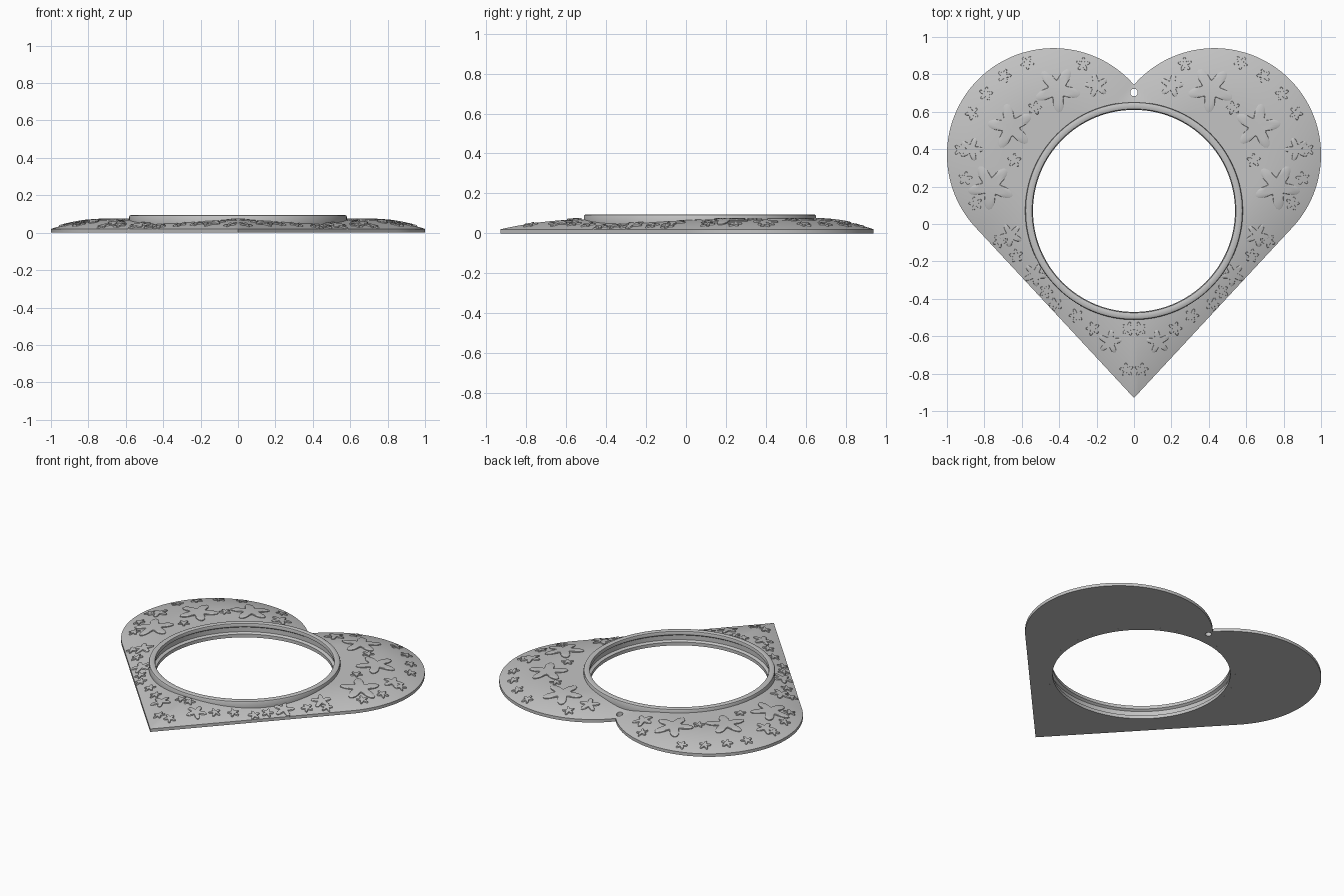
import bpy, bmesh, math, random
from mathutils import Vector

random.seed(4)
old = bpy.data.objects.get("Cube")
if old:
    bpy.data.objects.remove(old)

grey = bpy.data.materials.new("light grey")
grey.use_nodes = True
colour = (0.55, 0.55, 0.55, 1)
grey.diffuse_color = colour
grey.node_tree.nodes["Principled BSDF"].inputs["Base Color"].default_value = colour

# Heart layout: a lobe circle, its mirror, and tangents running to the tip
LOBE, R = Vector((0.43, 0.37)), 0.57
TIP = Vector((0, -0.93))
NOTCH = Vector((0, LOBE.y + math.sqrt(R * R - LOBE.x ** 2)))
HOLE = Vector((0, 0.07))
to_lobe = LOBE - TIP
LEAN = math.asin(R / to_lobe.length) + math.atan2(to_lobe.x, to_lobe.y)
NORMAL = Vector((math.cos(LEAN), -math.sin(LEAN)))
A0 = -LEAN
A1 = math.atan2(NOTCH.y - LOBE.y, -LOBE.x)


def polar(centre, radius, angle):
    return centre + radius * Vector((math.cos(angle), math.sin(angle)))


def height(x, y):
    """Domed top: rises with the distance from the heart's edge."""
    p = Vector((abs(x), y))
    side = NORMAL.dot(TIP - p)
    q = p - LOBE
    angle = math.atan2(q.y, q.x)
    if A0 <= angle <= A1:
        curve = R - q.length
    else:
        curve = (p - NOTCH).length
    d = max(0, min(side, curve, 0.3))
    return 0.02 + 0.05 * (1 - (1 - d / 0.3) ** 2)


def finish(name, bm):
    bmesh.ops.recalc_face_normals(bm, faces=bm.faces)
    mesh = bpy.data.meshes.new(name)
    bm.to_mesh(mesh)
    bm.free()
    obj = bpy.data.objects.new(name, mesh)
    bpy.context.collection.objects.link(obj)
    mesh.materials.append(grey)
    return obj


def smooth(obj):
    bpy.ops.object.select_all(action='DESELECT')
    obj.select_set(True)
    bpy.context.view_layer.objects.active = obj
    bpy.ops.object.shade_smooth_by_angle(angle=math.radians(35))


def bridge(bm, loops, closed):
    """Join successive loops of vertices with quads."""
    pairs = list(zip(loops, loops[1:]))
    if closed:
        pairs.append((loops[-1], loops[0]))
    for a, b in pairs:
        for i in range(len(a)):
            j = (i + 1) % len(a)
            bm.faces.new((a[i], a[j], b[j], b[i]))


# Heart body
ARC, LINE = 100, 36
tangent = LOBE + R * NORMAL
half = [TIP.lerp(tangent, i / LINE) for i in range(LINE)]
half += [polar(LOBE, R, A0 + (A1 - A0) * i / ARC) for i in range(ARC + 1)]
outline = half + [Vector((-p.x, p.y)) for p in reversed(half[1:-1])]
inner = [HOLE + 0.57 * (p - HOLE).normalized() for p in outline]
bm = bmesh.new()
loops = [[bm.verts.new((p.x, p.y, 0)) for p in ring] for ring in (inner, outline)]
STEPS = 16
for k in range(STEPS + 1):
    t = (k / STEPS) ** 1.3
    ring = [o.lerp(i, t) for o, i in zip(outline, inner)]
    loops.append([bm.verts.new((p.x, p.y, height(p.x, p.y))) for p in ring])
bridge(bm, loops, True)
body = finish("heart_body", bm)

# Hanging hole by the notch
bm = bmesh.new()
bmesh.ops.create_cone(bm, cap_ends=True, segments=24, radius1=0.02, radius2=0.02, depth=0.4)
bmesh.ops.translate(bm, verts=bm.verts, vec=(0, 0.703, 0))
cutter = finish("hole_cutter", bm)
cutter.hide_render = True
cut = body.modifiers.new("hole", 'BOOLEAN')
cut.operation = 'DIFFERENCE'
cut.solver = 'EXACT'
cut.object = cutter
bpy.context.view_layer.objects.active = body
bpy.ops.object.modifier_apply(modifier=cut.name)
bpy.data.objects.remove(cutter)
smooth(body)

# Round rim with an inner groove
profile = [(0.54, 0), (0.57, 0), (0.582, 0.02), (0.582, 0.084), (0.579, 0.091),
           (0.572, 0.095), (0.552, 0.095), (0.545, 0.092), (0.543, 0.086),
           (0.543, 0.07), (0.558, 0.06), (0.558, 0.03), (0.54, 0.022)]
bm = bmesh.new()
SEG = 128
loops = []
for r, z in profile:
    ring = [polar(HOLE, r, math.tau * i / SEG) for i in range(SEG)]
    loops.append([bm.verts.new((p.x, p.y, z)) for p in ring])
bridge(bm, loops, True)
smooth(finish("round_rim", bm))


# Raised five-petal flowers that follow the dome
def flower(bm, x, y, size, turn):
    n = 50
    loops = []
    for scale, lift in ((1, -0.004), (1, 0.005), (0.94, 0.007), (0.6, 0.007), (0.25, 0.007)):
        loop = []
        for i in range(n):
            a = math.tau * i / n
            petal = 0.7 + 0.3 * math.cos(5 * a)
            p = polar(Vector((x, y)), size * scale * petal, a + turn)
            loop.append(bm.verts.new((p.x, p.y, height(p.x, p.y) + lift)))
        loops.append(loop)
    bridge(bm, loops, False)
    bm.faces.new(loops[-1])


big = [(0.765, 0.2), (0.66, 0.52), (0.41, 0.72)]
medium = [(0.13, -0.63), (0.66, -0.06), (0.87, 0.4), (0.2, 0.74), (0.53, -0.27)]
small = [(0.04, -0.78), (0.22, -0.56), (0.31, -0.49), (0.42, -0.43), (0.47, -0.36),
         (0.63, -0.17), (0.72, -0.09), (0.64, 0.34), (0.53, 0.62), (0.03, -0.56)]
# Small flowers following the lobe's edge
for deg in (-32, -15, 3, 27, 42, 58, 74, 108):
    p = polar(LOBE, 0.5 + random.uniform(-0.015, 0.015), math.radians(deg))
    small.append((p.x, p.y))
for name, spots, size in (("large_flowers", big, 0.125),
                          ("medium_flowers", medium, 0.065),
                          ("small_flowers", small, 0.038)):
    bm = bmesh.new()
    for x, y in spots:
        turn = random.uniform(0, math.tau)
        flower(bm, x, y, size, turn)
        flower(bm, -x, y, size, math.pi - turn)
    smooth(finish(name, bm))
